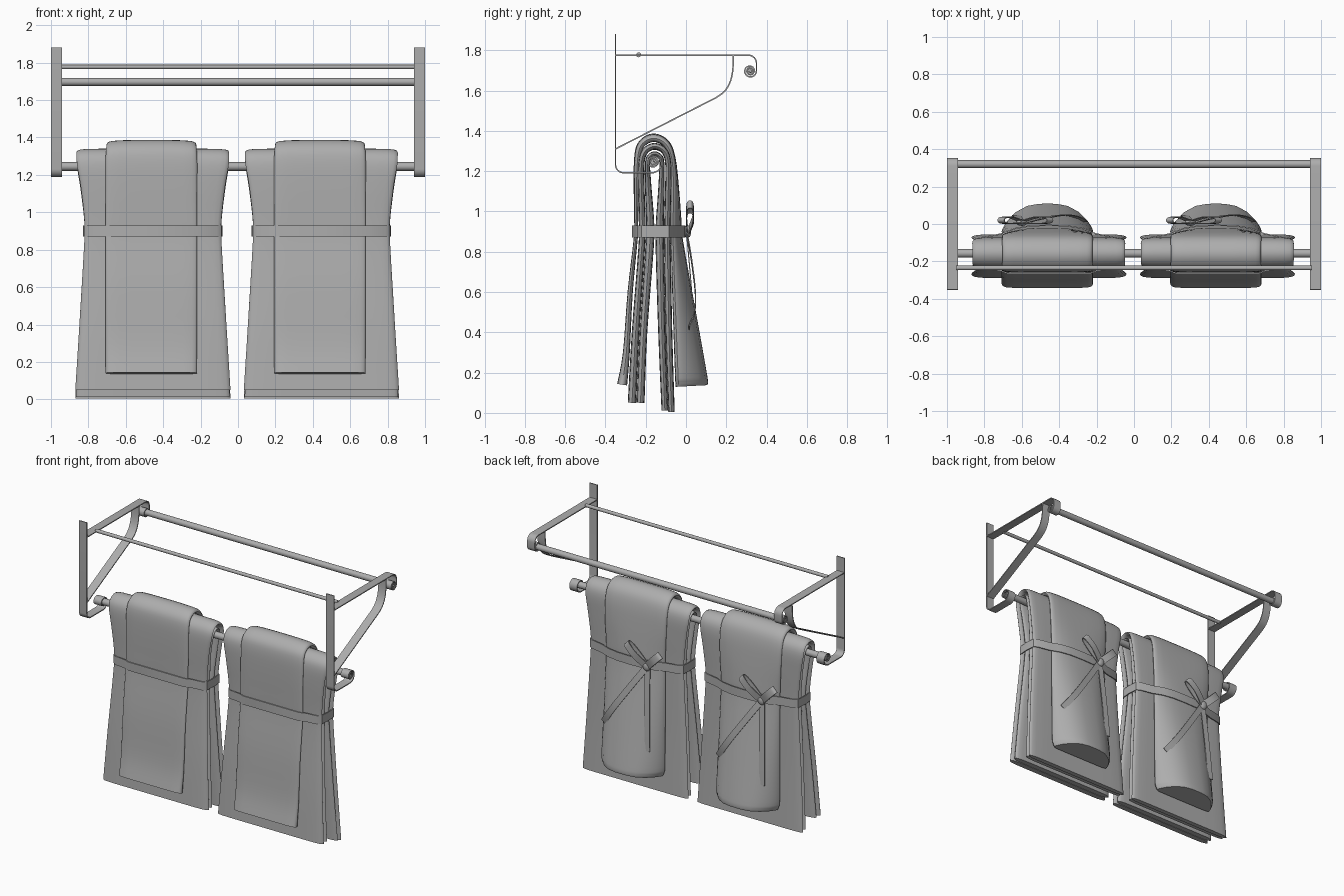
import bpy, math
from mathutils import Vector

if "Cube" in bpy.data.objects:
    bpy.data.objects.remove(bpy.data.objects["Cube"])

grey = bpy.data.materials.new("mid_grey")
grey.diffuse_color = (.42, .42, .42, 1)
grey.use_nodes = True
grey.node_tree.nodes["Principled BSDF"].inputs["Base Color"].default_value = grey.diffuse_color


def make(name, verts, faces, loc=(0, 0, 0), thick=0):
    me = bpy.data.meshes.new(name)
    me.from_pydata([tuple(v) for v in verts], [], faces)
    ob = bpy.data.objects.new(name, me)
    ob.location = loc
    bpy.context.collection.objects.link(ob)
    if thick:
        m = ob.modifiers.new("thickness", 'SOLIDIFY')
        m.thickness, m.offset = thick, 0
        me = bpy.data.meshes.new_from_object(ob.evaluated_get(bpy.context.evaluated_depsgraph_get()))
        ob.modifiers.clear()
        ob.data = me
    me.shade_smooth()
    me.set_sharp_from_angle(angle=math.radians(40))
    me.materials.append(grey)
    return ob


def smooth(pts, sub=4):
    """Catmull-Rom resampling of tuples of any length."""
    out = []
    for i in range(len(pts) - 1):
        p = [pts[max(0, min(len(pts) - 1, i + k))] for k in (-1, 0, 1, 2)]
        for s in range(sub):
            t = s / sub
            out.append(tuple(0.5 * (2 * b + (c - a) * t + (2 * a - 5 * b + 4 * c - d) * t * t
                                    + (3 * b - a - 3 * c + d) * t ** 3) for a, b, c, d in zip(*p)))
    return out + [tuple(pts[-1])]


def ribbon(name, pts, wide, thick, loc=(0, 0, 0), closed=False):
    """Flat strip along pts, spanning the vector wide."""
    w = Vector(wide) / 2
    verts = [Vector(p) + s * w for p in pts for s in (-1, 1)]
    n = len(pts)
    faces = [(2 * i, 2 * i + 1, 2 * ((i + 1) % n) + 1, 2 * ((i + 1) % n))
             for i in range(n if closed else n - 1)]
    return make(name, verts, faces, loc, thick)


def arc(cy, cz, r0, r1, a0, a1, n):
    res = []
    for i in range(n + 1):
        t = i / n
        a, r = math.radians(a0 + (a1 - a0) * t), r0 + (r1 - r0) * t
        res.append((cy + r * math.cos(a), cz + r * math.sin(a)))
    return res


def cloth(name, path, loc, cx=0):
    """Loft a rounded slab along (y, z, half width, thickness, outward bulge)."""
    us = [-1, -.985, -.95, -.88, -.7, -.45, -.2, 0, .2, .45, .7, .88, .95, .985, 1]
    ring = [(u, 1) for u in us] + [(u, -1) for u in us[-2:0:-1]]
    p, verts, n = smooth(path), [], len(ring)
    for i, (y, z, w, t, b) in enumerate(p):
        q0, q1 = p[max(0, i - 1)], p[min(len(p) - 1, i + 1)]
        d = Vector((q1[0] - q0[0], q1[1] - q0[1])).normalized()
        for u, side in ring:
            h = side * t / 2 * math.sqrt(1 - abs(u) ** 14)
            if side > 0:
                h += b * (1 - abs(u) ** 3)
            verts.append((cx + w * u, y - d.y * h, z + d.x * h))
    # wound so the normals point outward
    faces = [(i * n + k, i * n + (k + 1) % n, (i + 1) * n + (k + 1) % n, (i + 1) * n + k)
             for i in range(len(p) - 1) for k in range(n)]
    faces += [tuple(range(n))[::-1], tuple(range((len(p) - 1) * n, len(p) * n))]
    return make(name, verts, faces, loc)


def rod(name, y, z, r):
    bpy.ops.mesh.primitive_cylinder_add(vertices=24, radius=r, depth=1.9, location=(0, y, z),
                                        rotation=(0, math.pi / 2, 0))
    bpy.context.object.name = name
    bpy.context.object.data.materials.append(grey)
    bpy.ops.object.shade_smooth_by_angle()


# Side brackets: three bent flat bars on each side, ends rolled into scrolls
wall = [(-.35, 1.88)] + arc(-.31, 1.232, .04, .04, 180, 270, 8) \
    + arc(-.163, 1.243, .051, .028, -90, 90, 12) + arc(-.163, 1.243, .028, .005, 90, 810, 40)[1:]
shelf = [(-.35, 1.775)] + arc(.31, 1.735, .04, .04, 90, 0, 8) + arc(.318, 1.697, .032, .005, 0, -900, 50)
brace = [(-.35, 1.31), (.15, 1.565)] \
    + smooth([(.15, 1.565), (.19, 1.595), (.218, 1.64), (.232, 1.70), (.235, 1.775)])[1:]
for side, x in (("left", -.97), ("right", .97)):
    for part, pts in (("wall_bar", wall), ("shelf_bar", shelf), ("brace", brace)):
        ribbon(f"{side}_{part}", [(0, y, z) for y, z in pts], (.06, 0, 0), .007, (x, 0, 0))

# Cross rods
rod("back_shelf_rod", -.235, 1.777, .012)
rod("front_shelf_rod", .32, 1.697, .021)
rod("towel_rod", -.157, 1.245, .023)

# Towel paths, front hem over the rod to back hem
outer = [(-.268, .05, .415, .042, 0), (-.25, .4, .393, .038, 0), (-.22, .82, .368, .033, 0),
         (-.217, .95, .366, .033, 0), (-.222, 1.13, .385, .032, 0), (-.22, 1.25, .405, .031, 0),
         (-.2, 1.302, .408, .032, 0), (-.155, 1.323, .408, .034, 0), (-.108, 1.3, .408, .032, 0),
         (-.088, 1.24, .405, .031, 0), (-.088, 1.11, .385, .032, 0), (-.092, .94, .366, .033, 0),
         (-.092, .82, .368, .033, 0), (-.085, .4, .393, .034, 0), (-.072, .004, .415, .032, 0)]
inner = [(-.226, .05, .411, .04, 0), (-.211, .4, .387, .038, 0), (-.181, .82, .362, .042, 0),
         (-.178, .95, .36, .04, 0), (-.188, 1.13, .377, .032, 0), (-.191, 1.24, .397, .025, 0),
         (-.18, 1.273, .4, .024, 0), (-.156, 1.286, .4, .024, 0), (-.13, 1.273, .4, .024, 0),
         (-.12, 1.24, .397, .025, 0), (-.122, 1.11, .377, .032, 0), (-.13, .94, .36, .04, 0),
         (-.13, .82, .362, .042, 0), (-.12, .4, .387, .036, 0), (-.105, .012, .411, .033, 0)]
small = [(-.317, .14, .245, .05, 0), (-.296, .3, .245, .034, 0), (-.277, .6, .245, .026, 0),
         (-.249, .87, .245, .02, 0), (-.247, .95, .245, .02, 0), (-.245, 1.15, .245, .026, .002),
         (-.238, 1.28, .245, .03, .003), (-.215, 1.338, .242, .034, .004), (-.16, 1.363, .24, .036, .006),
         (-.1, 1.335, .242, .034, .004), (-.07, 1.26, .243, .03, .004), (-.062, 1.12, .24, .03, .012),
         (-.064, .95, .232, .024, .03), (-.064, .85, .232, .024, .038), (-.05, .46, .24, .028, .092),
         (-.04, .2, .245, .03, .127), (-.038, .15, .238, .03, .132), (-.037, .13, .228, .028, .13)]
band_half = [(0, -.264), (.22, -.264), (.26, -.248), (.34, -.24), (.364, -.22), (.369, -.155),
             (.364, -.085), (.34, -.07), (.25, -.052), (.18, -.024), (.1, -.01), (0, -.007)]


def back_y(x, z):
    """Surface of the bulging back of the small towel, for ribbons to lie on."""
    return -.045 + (.04 + (.9 - z) * .132) * (1 - abs((x + .008) / .24) ** 3)


for side, x in (("left", -.455), ("right", .446)):
    loc = (x, 0, 0)
    cloth(side + "_bath_towel_outer_fold", outer, loc)
    cloth(side + "_bath_towel_inner_fold", inner, loc)
    cloth(side + "_hand_towel", small, loc, -.008)

    # Ribbon band round both towels
    band = band_half + [(-a, b) for a, b in band_half[-2:0:-1]]
    ribbon(side + "_ribbon_band", [(a, b, .9) for a, b in band], (0, 0, .06), .007, loc, True)

    # Bow on the back: knot, two loops, two tails
    kx, kz = -.145, .9
    bpy.ops.mesh.primitive_uv_sphere_add(segments=16, ring_count=10, radius=1, location=(x + kx, .008, kz))
    knot = bpy.context.object
    knot.name, knot.scale = side + "_bow_knot", (.03, .018, .032)
    knot.data.materials.append(grey)
    bpy.ops.object.shade_smooth_by_angle()
    for name, dx, dz in (("inner", .15, .135), ("outer", -.11, .11)):
        d = Vector((dx, 0, dz))
        w = Vector((-dz, 0, dx)).normalized() * .05
        loop = smooth([(kx + dx * f, y, kz + dz * f) for f, y in
                       ((0, .012), (.5, .036), (.9, .034), (1, .02), (.9, .006), (.5, .002), (0, .008))])
        ribbon(f"{side}_bow_{name}_loop", loop, w, .005, loc)
    for name, ex, ez in (("long", -.175, .32), ("slanted", .19, .42)):
        w = Vector((kz - ez, 0, ex - kx)).normalized() * .042
        tail = []
        for i in range(13):
            t = i / 12
            px, pz = kx + (ex - kx) * t, kz + (ez - kz) * t
            tail.append((px, back_y(px, pz) + .014, pz))
        ribbon(f"{side}_bow_{name}_tail", tail, w, .005, loc)
